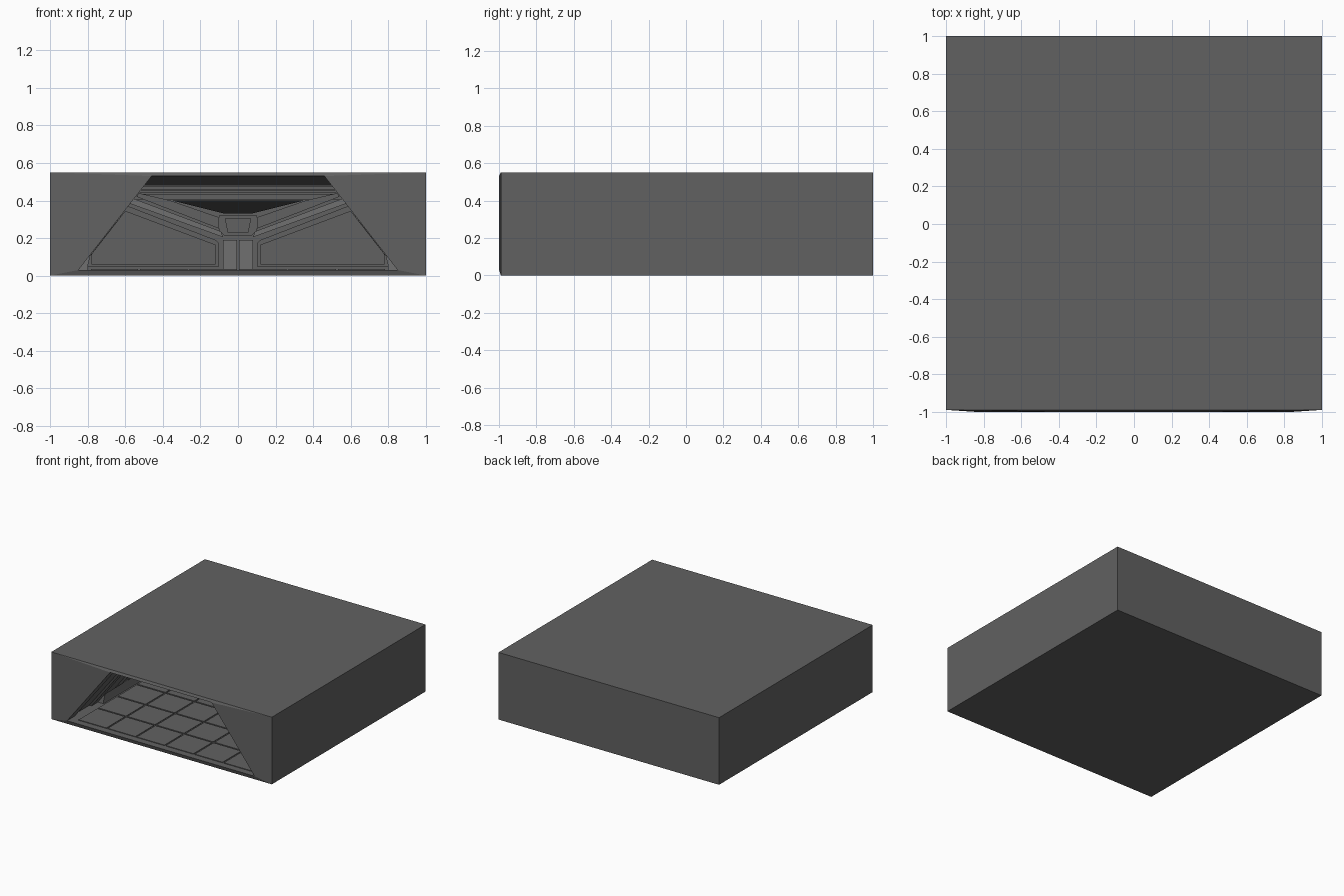
import bpy, bmesh

if "Cube" in bpy.data.objects:
    bpy.data.objects.remove(bpy.data.objects["Cube"])

def material(name, v):
    m = bpy.data.materials.new(name)
    m.diffuse_color = (v, v, v, 1)
    m.use_nodes = True
    m.node_tree.nodes["Principled BSDF"].inputs["Base Color"].default_value = m.diffuse_color
    return m

GREY = material("dark_grey", 0.12)
LIGHT = material("mid_grey", 0.16)
BLACK = material("near_black", 0.01)
BACK = 0.85          # depth of the rear bay wall

def finish(name, bm, mat, mirror=False):
    bmesh.ops.recalc_face_normals(bm, faces=bm.faces)
    me = bpy.data.meshes.new(name)
    bm.to_mesh(me)
    bm.free()
    ob = bpy.data.objects.new(name, me)
    bpy.context.collection.objects.link(ob)
    me.materials.append(mat)
    if mirror:
        md = ob.modifiers.new("mirror", 'MIRROR')
        md.use_mirror_merge = False
    return ob

def loft(bm, sections):
    loops = [[bm.verts.new(p) for p in s] for s in sections]
    for a, b in zip(loops, loops[1:]):
        n = len(a)
        for i in range(n):
            bm.faces.new((a[i], a[(i + 1) % n], b[(i + 1) % n], b[i]))
    bm.faces.new(loops[0])
    bm.faces.new(loops[-1])

def prism(name, pts, y0, y1, mat=GREY, mirror=False):
    """Extrude an x-z outline from y0 to y1."""
    bm = bmesh.new()
    loft(bm, [[(x, y, z) for x, z in pts] for y in (y0, y1)])
    return finish(name, bm, mat, mirror)

def half(z):
    return 0.85 - 0.39 * (z - 0.03) / 0.5

def rect(y):
    return [(-1, y, 0), (1, y, 0), (1, y, 0.55), (-1, y, 0.55)]

def trap(y, out=0.0, zb=0.03):
    zt = 0.53 - 0.05 * (y + 1) / (BACK + 1)
    b, t = half(zb) + out, half(zt) + out
    return [(-b, y, zb), (b, y, zb), (t, y, zt), (-t, y, zt)]

# hull with tapered bay; side walls step out between ribs
sections = [rect(1), rect(-0.99), trap(-1)]
bays = 6
step = (BACK + 0.9) / bays
for i in range(bays):
    y0 = -0.9 + i * step
    y1 = y0 + step - 0.07
    sections += [trap(y0), trap(y0 + 0.01, 0.02), trap(y1 - 0.01, 0.02), trap(y1)]
sections.append(trap(BACK))
bm = bmesh.new()
loft(bm, sections)
finish("hull", bm, GREY)

# floor tiles with narrow joints
bm = bmesh.new()
nx, ny = 6, 7
tx, ty = 1.58 / nx, (BACK + 0.93) / ny
for i in range(nx):
    for j in range(ny):
        x, y = -0.79 + i * tx, -0.95 + j * ty
        g = 0.006
        loft(bm, [[(x + g, y + g, z), (x + tx - g, y + g, z),
                   (x + tx - g, y + ty - g, z), (x + g, y + ty - g, z)]
                  for z in (0.029, 0.035)])
finish("floor_tiles", bm, GREY)

# curbs along the foot of the side walls
prism("wall_curb", [(0.85, 0.03), (0.80, 0.03), (0.80, 0.05), (0.785, 0.115)],
      -0.6, BACK, LIGHT, True)

# rear wall: lower panels and their frames
prism("lower_panel_frame", [(0.10, 0.05), (0.80, 0.05), (0.80, 0.09), (0.585, 0.37),
                            (0.12, 0.19), (0.10, 0.17)], BACK - 0.03, BACK, GREY, True)
prism("lower_panel", [(0.12, 0.06), (0.78, 0.06), (0.78, 0.115), (0.60, 0.345),
                      (0.12, 0.165)], BACK - 0.045, BACK - 0.03, GREY, True)

# diagonal beams
prism("diagonal_beam", [(0.08, 0.205), (0.58, 0.385), (0.555, 0.41), (0.09, 0.235)],
      BACK - 0.08, BACK, LIGHT, True)
prism("upper_beam", [(0.10, 0.25), (0.54, 0.42), (0.53, 0.44), (0.36, 0.40), (0.10, 0.31)],
      BACK - 0.06, BACK, GREY, True)

# centre door and hatch
prism("door_leaf", [(0.005, 0.03), (0.08, 0.03), (0.08, 0.19), (0.005, 0.19)],
      BACK - 0.06, BACK, LIGHT, True)
prism("hatch_frame", [(-0.07, 0.21), (0.07, 0.21), (0.10, 0.24), (0.10, 0.32), (-0.10, 0.32),
                      (-0.10, 0.24)], BACK - 0.05, BACK, GREY)
prism("hatch", [(-0.055, 0.23), (0.055, 0.23), (0.07, 0.305), (-0.07, 0.305)],
      BACK - 0.065, BACK - 0.05, GREY)

# dark gallery window
prism("gallery_window", [(-0.07, 0.33), (0.07, 0.33), (0.35, 0.40), (-0.35, 0.40)],
      BACK - 0.062, BACK, BLACK)

# stepped bands above the window
for i, (z0, z1) in enumerate([(0.405, 0.435), (0.44, 0.455), (0.46, 0.475)]):
    prism("top_band_%d" % (i + 1), [(-half(z0), z0), (half(z0), z0), (half(z1), z1), (-half(z1), z1)],
          BACK - 0.03 - 0.02 * i, BACK, GREY)
